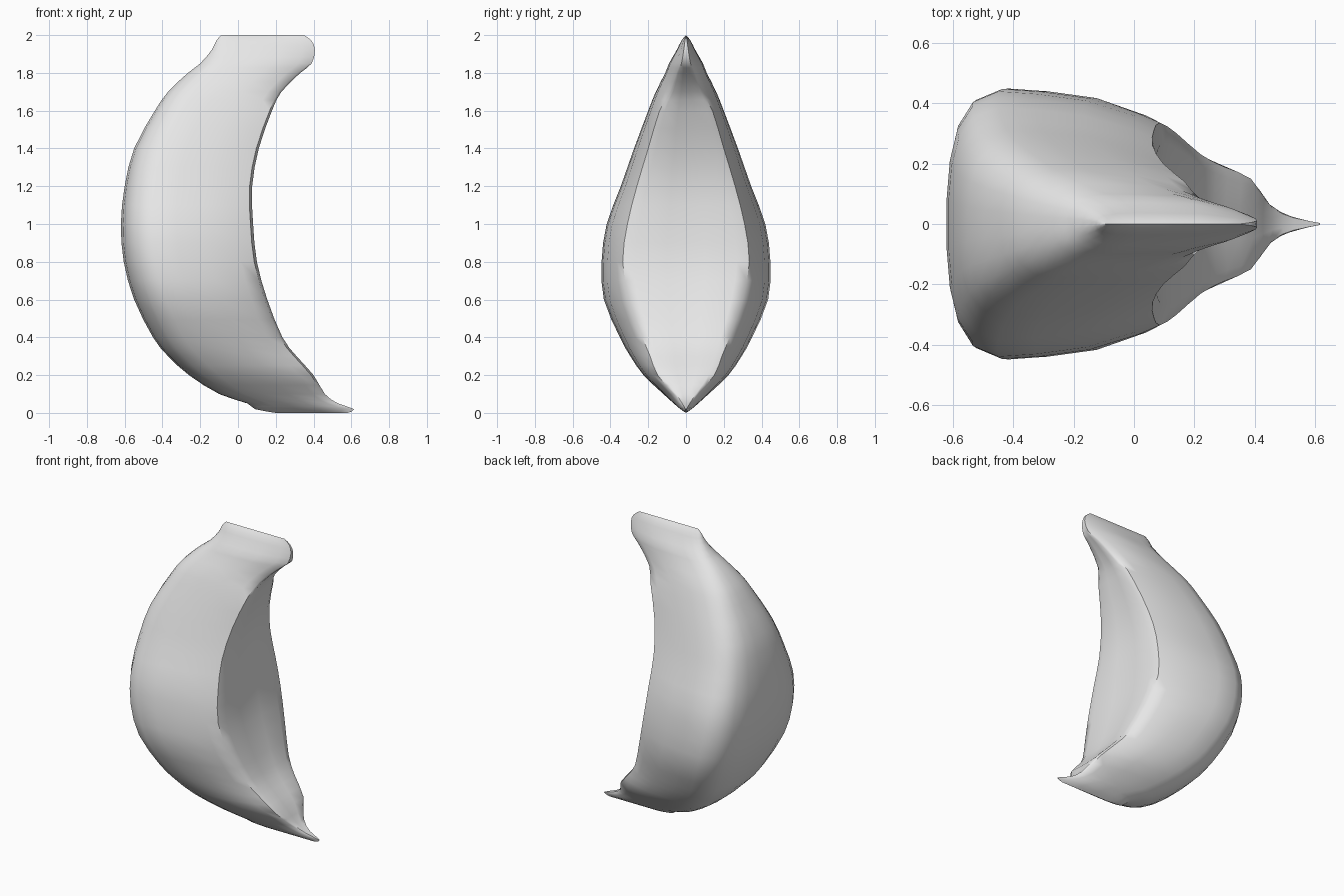
import bpy
import bmesh
from mathutils import Vector

cube = bpy.data.objects.get("Cube")
if cube:
    bpy.data.objects.remove(cube, do_unlink=True)

# Horizontal slices: height, outer x, inner x, half width, inner half width
SLICES = [
    (0, .2, .58, 0, 0),
    (.02, .09, .615, .03, .004),
    (.05, .05, .53, .065, .025),
    (.1, -.1, .46, .12, .065),
    (.2, -.26, .4, .225, .15),
    (.3, -.37, .31, .295, .19),
    (.4, -.45, .235, .35, .23),
    (.6, -.55, .155, .435, .3),
    (.8, -.605, .1, .447, .335),
    (1, -.62, .08, .42, .31),
    (1.2, -.6, .075, .345, .26),
    (1.4, -.55, .11, .275, .2),
    (1.6, -.44, .18, .2, .14),
    (1.7, -.37, .23, .16, .085),
    (1.8, -.265, .33, .11, .05),
    (1.85, -.2, .39, .09, .03),
    (1.92, -.14, .407, .05, .015),
    (1.97, -.115, .39, .025, .007),
    (2, -.09, .35, 0, 0),
]
# Outline of one side: fraction from outer to inner edge, fraction of half width
SIDE = [(0, .2), (.015, .5), (.05, .74), (.12, .92), (.24, 1), (.42, .98), (.65, .93)]


def smooth_rows(rows):
    """Insert a curved midpoint between neighbouring slices."""
    rows = [Vector(r) for r in rows]
    result = []
    for i in range(len(rows) - 1):
        a, b = rows[i], rows[i + 1]
        before, after = rows[max(i - 1, 0)], rows[min(i + 2, len(rows) - 1)]
        result += [a, (9 * (a + b) - before - after) / 16]
    return result + [rows[-1]]


def slice_points(row):
    """Closed outline with a broad rounded back and a narrower inner face."""
    z, outer, inner, width, inner_width = row
    depth = inner - outer
    half = [(outer + t * depth, w * width) for t, w in SIDE]
    shoulder = inner_width + (width * .9 - inner_width) * .45
    half += [(inner - depth * .12, shoulder),
             (inner - depth * .02, inner_width),
             (inner, inner_width * .8),
             (inner - inner_width * .04, inner_width * .3)]
    loop = half + [(x, -y) for x, y in reversed(half)]
    return [(x, y, z) for x, y in loop]


# Crescent wedge lofted through the slices
bm = bmesh.new()
rings = [[bm.verts.new(p) for p in slice_points(r)] for r in smooth_rows(SLICES)]
for low, high in zip(rings, rings[1:]):
    count = len(low)
    for i in range(count):
        j = (i + 1) % count
        bm.faces.new((low[i], low[j], high[j], high[i]))
# Close the ridge at each end
bmesh.ops.remove_doubles(bm, verts=bm.verts, dist=.0005)
bmesh.ops.recalc_face_normals(bm, faces=bm.faces)
mesh = bpy.data.meshes.new("crescent_wedge")
bm.to_mesh(mesh)
bm.free()
wedge = bpy.data.objects.new("crescent_wedge", mesh)
bpy.context.collection.objects.link(wedge)

# Plain light grey surface
grey = bpy.data.materials.new("light_grey")
grey.use_nodes = True
colour = (.8, .8, .8, 1)
grey.diffuse_color = colour
grey.node_tree.nodes["Principled BSDF"].inputs["Base Color"].default_value = colour
mesh.materials.append(grey)

bpy.ops.object.select_all(action="DESELECT")
wedge.select_set(True)
bpy.context.view_layer.objects.active = wedge
bpy.ops.object.shade_smooth_by_angle(angle=.9)
